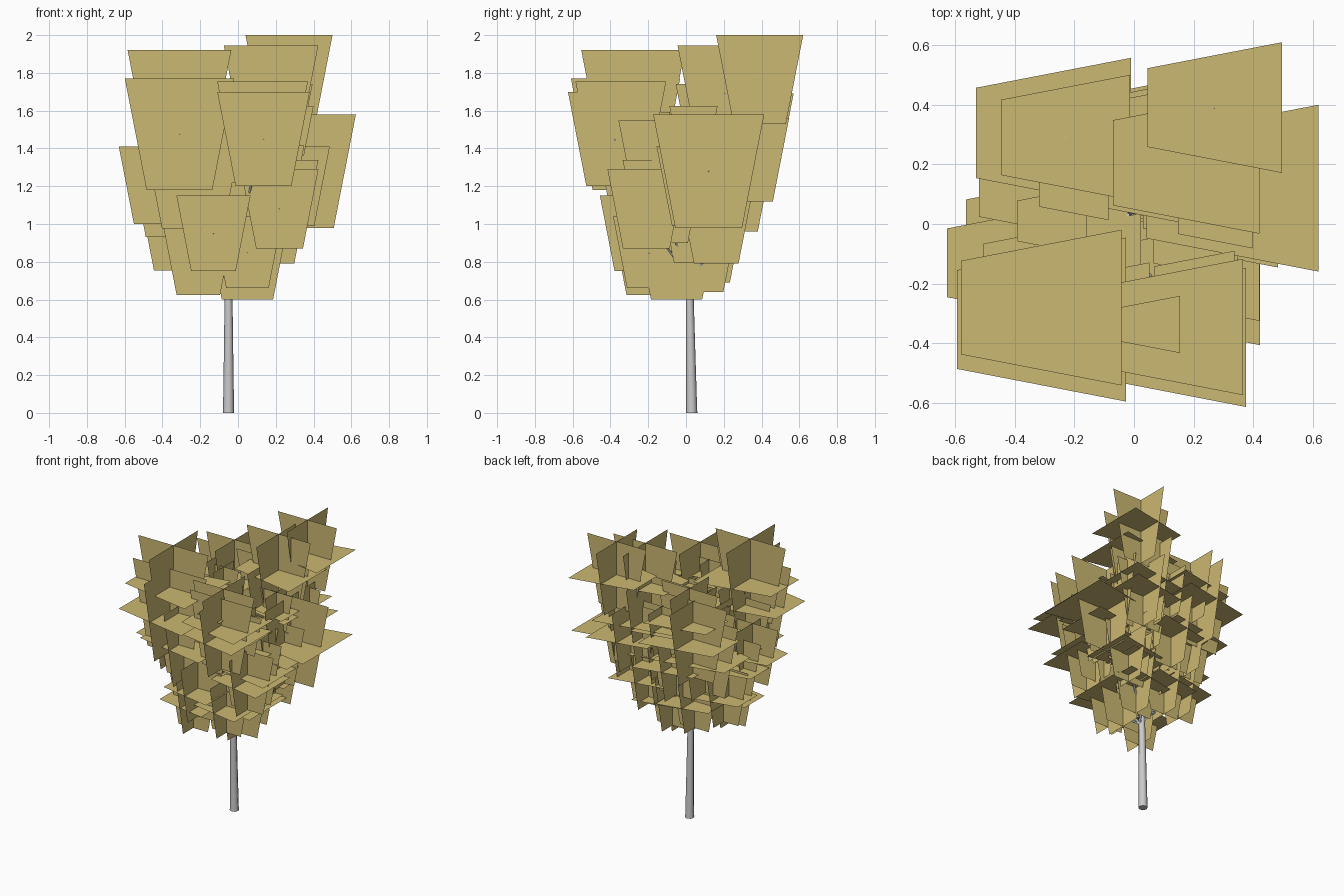
import bpy, math, random
from mathutils import Vector

if "Cube" in bpy.data.objects:
    bpy.data.objects.remove(bpy.data.objects["Cube"])

random.seed(4)

leaf_mat = bpy.data.materials.new("leaf_gold")
leaf_mat.diffuse_color = (0.60, 0.48, 0.17, 1)
leaf_mat.use_nodes = True
leaf_mat.node_tree.nodes["Principled BSDF"].inputs["Base Color"].default_value = leaf_mat.diffuse_color

# Leaf clusters: centre x, y, z and card size
clusters = [
    (.27, .39, 1.765, .47), (.175, .205, 1.69, .51), (-.31, -.28, 1.64, .56),
    (-.31, -.32, 1.475, .59), (.13, -.345, 1.51, .49), (.135, -.38, 1.45, .50),
    (-.27, .305, 1.42, .54), (-.23, .29, 1.54, .45), (.11, .23, 1.45, .58),
    (.33, .12, 1.28, .60), (-.43, -.13, 1.205, .41), (-.13, -.26, .95, .40),
    (-.27, .17, 1.25, .52), (-.37, -.03, 1.13, .40), (-.24, -.22, 1.25, .55),
    (.28, .05, 1.20, .42), (.21, -.12, 1.12, .44), (.05, -.05, .83, .46),
    (-.21, -.20, .82, .39), (-.33, .05, .95, .39), (.18, .16, .99, .40),
    (.05, .08, .84, .40), (-.10, .25, 1.18, .44), (.20, .33, 1.34, .44),
    (.22, -.21, 1.08, .42), (.05, -.20, .85, .38), (-.15, .12, .88, .38),
]
outer = len(clusters)

# Smaller clusters filling the inside of the crown
for i in range(24):
    z = .90 + .65 * i / 23
    r = (.10 + .34 * (z - .75)) * math.sqrt(random.uniform(.25, 1))
    a = i * 2.4
    clusters.append((-.02 + r * math.cos(a), r * math.sin(a), z,
                     random.uniform(.20, .34)))


def leaf_cluster(name, x, y, z, s):
    """Three crossed tapering cards: two upright, one level."""
    h, wide, narrow = s / 2, s * .49, s * .295
    card = [(-narrow, -h), (narrow, -h), (wide, h), (-wide, h)]
    verts = [(x + u, y, z + v) for u, v in card]
    verts += [(x, y + u, z + v) for u, v in card]
    verts += [(x + v * .96, y - u * .95, z) for u, v in card]
    me = bpy.data.meshes.new(name)
    me.from_pydata(verts, [], [(0, 1, 2, 3), (4, 5, 6, 7), (8, 9, 10, 11)])
    me.materials.append(leaf_mat)
    ob = bpy.data.objects.new(name, me)
    bpy.context.collection.objects.link(ob)


def limb(name, points, radii, sides=2):
    """Tapered round tube through the points."""
    cu = bpy.data.curves.new(name, 'CURVE')
    cu.dimensions = '3D'
    cu.bevel_depth = 1
    cu.bevel_resolution = sides
    cu.use_fill_caps = True
    sp = cu.splines.new('POLY')
    sp.points.add(len(points) - 1)
    for p, co, r in zip(sp.points, points, radii):
        p.co = (*co, 1)
        p.radius = r
    ob = bpy.data.objects.new(name, cu)
    bpy.context.collection.objects.link(ob)
    bpy.ops.object.select_all(action='DESELECT')
    ob.select_set(True)
    bpy.context.view_layer.objects.active = ob
    bpy.ops.object.convert(target='MESH')
    bpy.ops.object.shade_smooth_by_angle(angle=math.radians(50))


for i, c in enumerate(clusters):
    leaf_cluster(f"leaf_cluster_{i + 1}", *c)

# Trunk
trunk = [Vector(p) for p in ((-.05, .03, 0), (-.05, .03, .02), (-.05, .025, .3),
                             (-.05, .02, .6), (-.04, .02, .9), (-.02, .03, 1.25))]
limb("trunk", trunk, (.030, .029, .025, .021, .015, .006))

# Branches rising from the trunk into the outer clusters
for i, (x, y, z, s) in enumerate(clusters[:outer]):
    t = min(max((z - .75) / 1.0, 0), .8)
    start = Vector((-.05 + .02 * t, .02, .58 + .4 * t))
    end = Vector((x, y, z))
    mid = start.lerp(end, .5) + Vector((0, 0, -.03))
    limb(f"branch_{i + 1}", (start, mid, end), (.010, .007, .003), 0)
